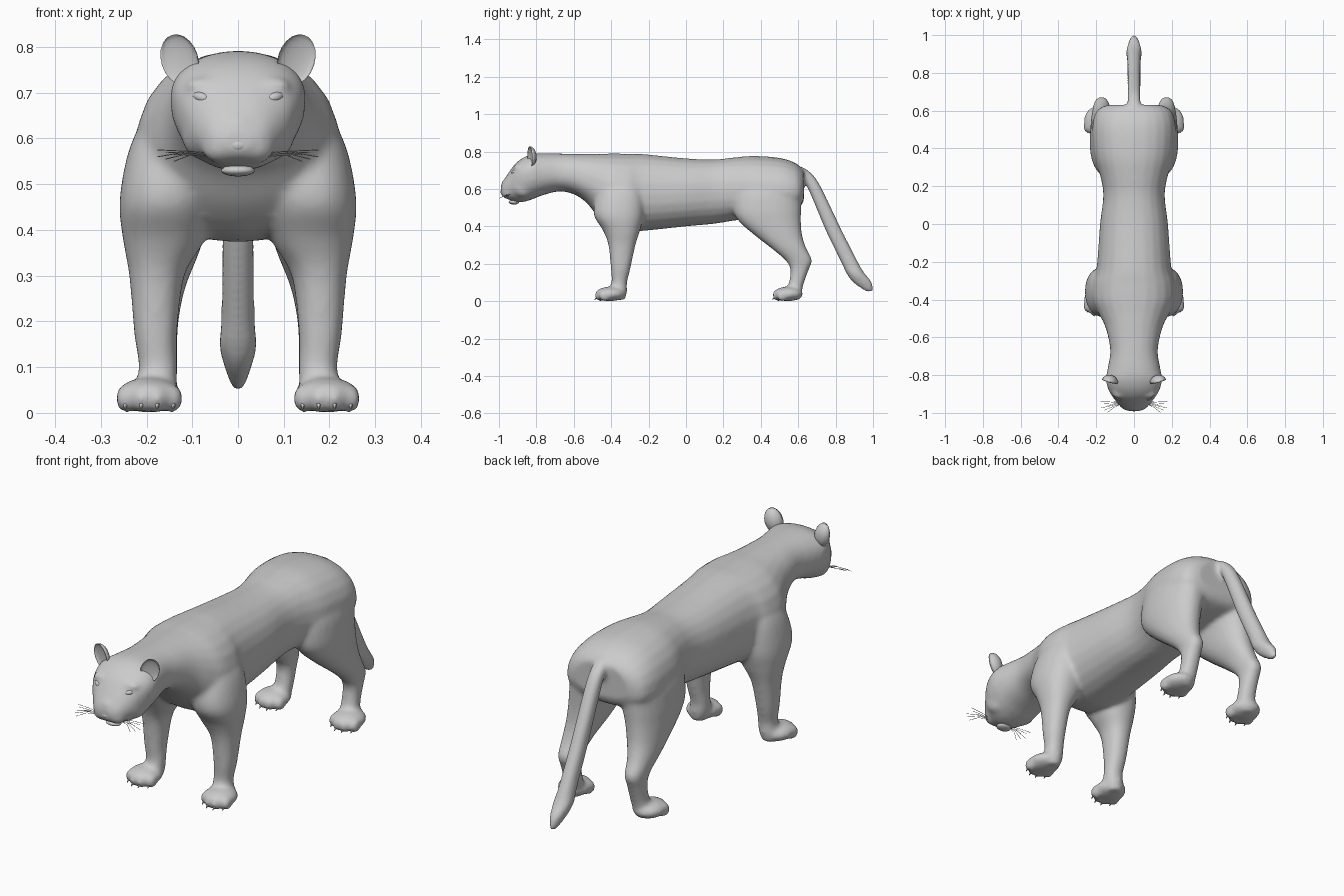
import bpy, bmesh, math
from mathutils import Matrix

if "Cube" in bpy.data.objects:
    bpy.data.objects.remove(bpy.data.objects["Cube"])

SEG = 24


def spread(rows, n=4):
    """Smoothly interpolate a table of sections (Catmull-Rom)."""
    out = []
    for i in range(len(rows) - 1):
        a, b, c, d = (rows[max(0, min(len(rows) - 1, i + k))] for k in (-1, 0, 1, 2))
        for j in range(n):
            t = j / n
            out.append([0.5 * (2*q + (r-p)*t + (2*p-5*q+4*r-s)*t*t + (3*q-p-3*r+s)*t**3)
                        for p, q, r, s in zip(a, b, c, d)])
    return out + [list(rows[-1])]


def loft(bm, rings):
    loops = [[bm.verts.new(p) for p in ring] for ring in rings]
    for a, b in zip(loops, loops[1:]):
        for i in range(SEG):
            j = (i + 1) % SEG
            bm.faces.new((a[i], a[j], b[j], b[i]))
    bm.faces.new(loops[0][::-1])
    bm.faces.new(loops[-1])


def unit(i):
    a = 2 * math.pi * i / SEG
    p = lambda v: math.copysign(abs(v) ** 0.9, v)
    return p(math.cos(a)), p(math.sin(a))


def body_ring(y, top, mid, bot, hw):
    return [(u*hw, y, mid + v*((top-mid) if v > 0 else (mid-bot))) for u, v in map(unit, range(SEG))]


def level_ring(z, y0, y1, x0, x1, s=1):
    return [(s*((x0+x1)/2 + u*(x1-x0)/2), (y0+y1)/2 + v*(y1-y0)/2, z) for u, v in map(unit, range(SEG))]


def ball(bm, c, r, rot=None):
    m = Matrix.Translation(c) @ (rot or Matrix()) @ Matrix.Diagonal((*r, 1))
    return bmesh.ops.create_uvsphere(bm, u_segments=16, v_segments=10, radius=1, matrix=m)["verts"]


def finish(bm, name):
    bmesh.ops.recalc_face_normals(bm, faces=bm.faces)
    me = bpy.data.meshes.new(name)
    bm.to_mesh(me)
    bm.free()
    me.shade_smooth()
    ob = bpy.data.objects.new(name, me)
    bpy.context.collection.objects.link(ob)
    return ob


# Section tables: torso and head are (y, top, widest, bottom, half width)
torso = [(-.99, .615, .595, .57, .035), (-.975, .645, .60, .555, .065), (-.94, .70, .62, .54, .095),
         (-.91, .738, .66, .53, .118), (-.87, .768, .68, .53, .139), (-.82, .787, .69, .545, .149),
         (-.77, .792, .68, .565, .141), (-.68, .79, .68, .587, .126), (-.60, .788, .67, .572, .137),
         (-.53, .788, .64, .525, .158), (-.47, .788, .60, .45, .19), (-.40, .79, .57, .395, .222),
         (-.31, .789, .56, .375, .222), (-.23, .787, .57, .376, .198),
         (0, .764, .58, .40, .18), (.15, .758, .59, .414, .163),
         (.25, .768, .59, .43, .178), (.36, .777, .58, .445, .212), (.50, .767, .58, .47, .222),
         (.58, .742, .58, .49, .208), (.615, .715, .58, .51, .18), (.63, .70, .59, .54, .14)]
# Legs are (z, y front, y back, x inner, x outer)
front_leg = [(.70, -.42, -.28, .06, .16), (.60, -.47, -.23, .05, .23),
             (.47, -.495, -.225, .055, .259), (.38, -.445, -.245, .072, .252), (.30, -.415, -.27, .117, .238),
             (.17, -.402, -.298, .133, .227), (.10, -.398, -.315, .133, .217), (.05, -.42, -.315, .135, .225),
             (.008, -.42, -.325, .15, .22)]
hind_leg = [(.70, .32, .59, .03, .15), (.60, .26, .618, .03, .216), (.50, .25, .617, .04, .233),
            (.43, .28, .615, .06, .234), (.35, .37, .622, .085, .231), (.28, .46, .645, .113, .226),
            (.22, .53, .675, .127, .217), (.17, .558, .657, .132, .212), (.10, .55, .632, .132, .212),
            (.05, .53, .618, .135, .22), (.008, .53, .605, .15, .22)]
tail = [(.715, .585, .63, -.03, .03), (.68, .60, .675, -.034, .034), (.62, .643, .717, -.035, .035),
        (.45, .716, .80, -.035, .035), (.37, .75, .838, -.035, .035), (.20, .833, .925, -.037, .037),
        (.15, .857, .955, -.042, .042), (.10, .893, .995, -.03, .03), (.05, .965, 1.0, -.012, .012)]

# Skin: torso, head, legs, paws and tail fused into one surface
bm = bmesh.new()
loft(bm, [body_ring(*r) for r in spread(torso)])
loft(bm, [level_ring(*r) for r in spread(tail)])
for s in (1, -1):
    for leg, py in ((front_leg, -.405), (hind_leg, .545)):
        loft(bm, [level_ring(*r, s) for r in spread(leg)])
        ball(bm, (s*.194, py, .039), (.073, .082, .039))
        for k in range(4):                       # toes
            dx = (k - 1.5) * .035
            ball(bm, (s*.194 + dx, py - .062 + abs(dx)*.6, .031), (.022, .033, .032))
    ball(bm, (s*.078, -.895, .717), (.04, .03, .016))     # brow
    ball(bm, (s*.037, -.95, .578), (.043, .035, .033))    # whisker pad
    ball(bm, (s*.085, -.87, .615), (.04, .06, .06))       # cheek
ball(bm, (0, -.955, .625), (.042, .035, .03))             # nose bridge
skin = finish(bm, "body")
mod = skin.modifiers.new("fuse", "REMESH")
mod.mode = "VOXEL"
mod.voxel_size = .009
mod.use_smooth_shade = True
mod = skin.modifiers.new("soften", "SMOOTH")
mod.factor = .5
mod.iterations = 14

# Cupped ears
bm = bmesh.new()
for s in (1, -1):
    verts = ball(bm, (0, 0, 0), (.042, .036, .057))
    for v in verts:
        if v.co.y < 0:
            v.co.y *= -.3
    m = Matrix.Translation((s*.128, -.835, .772)) @ Matrix.Rotation(s*.3, 4, 'Y') @ Matrix.Rotation(s*.3, 4, 'Z')
    bmesh.ops.transform(bm, matrix=m, verts=verts)
finish(bm, "ears")

# Slanted eyes
bm = bmesh.new()
for s in (1, -1):
    ball(bm, (s*.08, -.918, .69), (.022, .014, .012), Matrix.Rotation(-s*.3, 4, 'Y') @ Matrix.Rotation(s*.5, 4, 'Z'))
finish(bm, "eyes")

# Nose pad, with a nostril bulge at each side
bm = bmesh.new()
ball(bm, (0, -.98, .585), (.022, .012, .014))
for s in (1, -1):
    ball(bm, (s*.024, -.976, .582), (.014, .01, .012))
finish(bm, "nose")

# Lower lip
bm = bmesh.new()
ball(bm, (0, -.92, .53), (.037, .028, .013))
finish(bm, "lower_lip")

# Claws
bm = bmesh.new()
for s in (1, -1):
    for py in (-.405, .545):
        for k in range(4):
            dx = (k - 1.5) * .035
            m = Matrix.Translation((s*.194 + dx, py - .088 + abs(dx)*.6, .014)) @ Matrix.Rotation(2.3, 4, 'X')
            bmesh.ops.create_cone(bm, cap_ends=True, segments=6, radius1=.006, radius2=.001, depth=.018, matrix=m)
finish(bm, "claws")

# Whiskers
cu = bpy.data.curves.new("whiskers", "CURVE")
cu.dimensions = "3D"
cu.bevel_depth = .001
cu.bevel_resolution = 0
for s in (1, -1):
    for k in range(6):
        sp = cu.splines.new("POLY")
        sp.points.add(2)
        z = .56 + .004 * (k % 3)
        ends = [(.06, -.95, z), (.105, -.97 + .006*k, z + .004),
                (.14 + .018*(k % 3), -.998 + .012*k, .55 + .005*k)]
        for p, e in zip(sp.points, ends):
            p.co = (s*e[0], e[1], e[2], 1)
bpy.context.collection.objects.link(bpy.data.objects.new("whiskers", cu))
